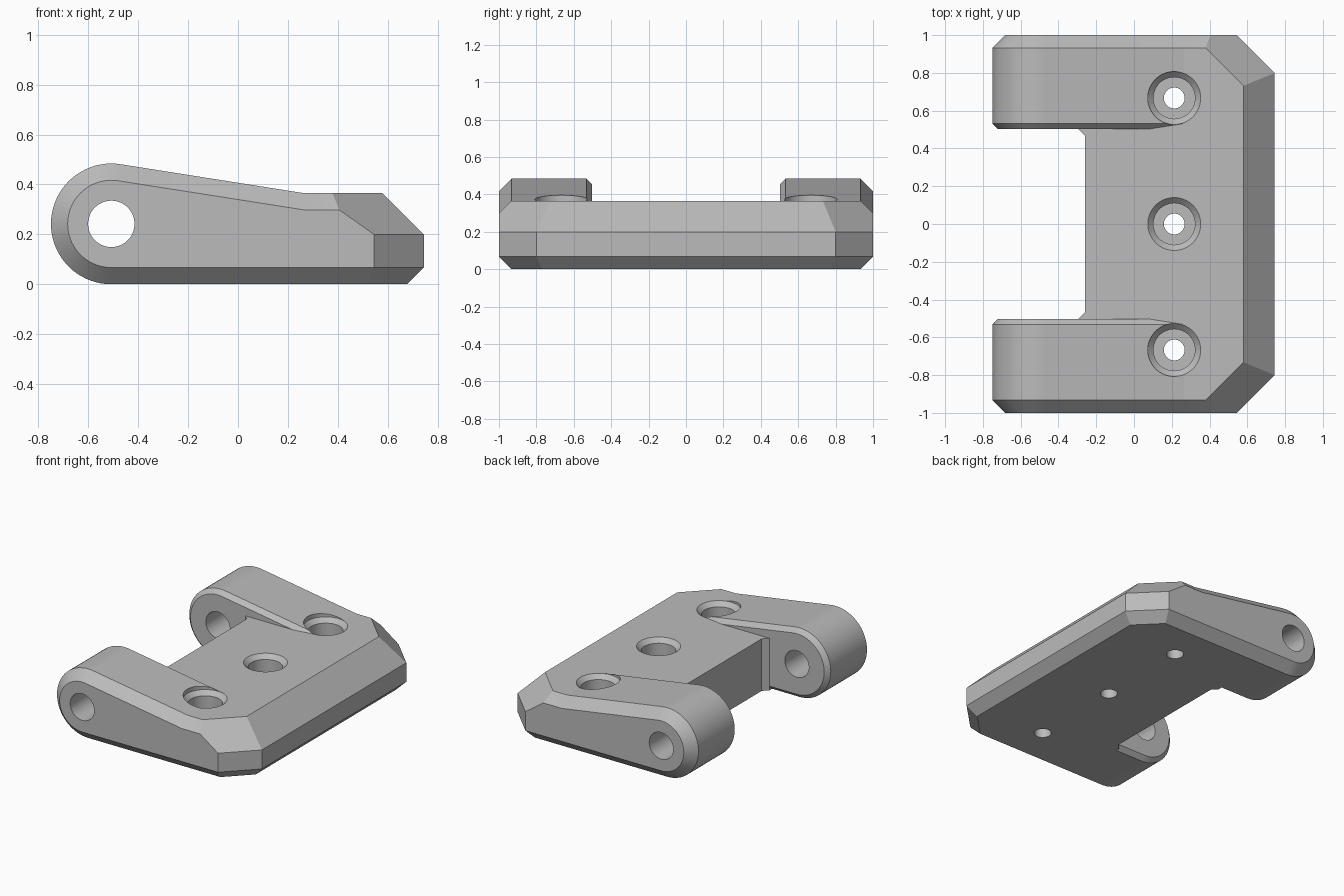
import bpy, bmesh, math
from mathutils import Vector

cube = bpy.data.objects.get("Cube")
if cube:
    bpy.data.objects.remove(cube, do_unlink=True)

grey = bpy.data.materials.new("plain grey")
grey.use_nodes = True
colour = (0.5, 0.5, 0.5, 1)
grey.diffuse_color = colour
grey.node_tree.nodes["Principled BSDF"].inputs["Base Color"].default_value = colour

SEGMENTS = 72
TOP, CHAMFER, FRONT = 0.365, 0.067, 0.745
KNUCKLE_X, KNUCKLE_R = -0.508, 0.242


def make_object(name, bm):
    bmesh.ops.recalc_face_normals(bm, faces=bm.faces)
    mesh = bpy.data.meshes.new(name)
    bm.to_mesh(mesh)
    bm.free()
    mesh.materials.append(grey)
    obj = bpy.data.objects.new(name, mesh)
    bpy.context.collection.objects.link(obj)
    return obj


def hull(name, points):
    bm = bmesh.new()
    for p in points:
        bm.verts.new(p)
    out = bmesh.ops.convex_hull(bm, input=bm.verts)
    loose = [v for v in bm.verts if not v.link_faces]
    bmesh.ops.delete(bm, geom=loose, context='VERTS')
    bmesh.ops.dissolve_limit(bm, angle_limit=math.radians(0.5),
                             verts=bm.verts, edges=bm.edges)
    return make_object(name, bm)


def circle(r):
    steps = [math.tau * i / SEGMENTS for i in range(SEGMENTS)]
    return [(r * math.cos(a), r * math.sin(a)) for a in steps]


def revolve(name, profile, x, y):
    """Closed solid of revolution about a vertical axis."""
    bm = bmesh.new()
    rings = [[bm.verts.new((x + u, y + v, z)) for u, v in circle(r)] for r, z in profile]
    for a, b in zip(rings, rings[1:]):
        for i in range(SEGMENTS):
            j = (i + 1) % SEGMENTS
            bm.faces.new((a[i], a[j], b[j], b[i]))
    bm.faces.new(rings[0])
    bm.faces.new(rings[-1])
    return make_object(name, bm)


def combine(target, tool, operation):
    mod = target.modifiers.new("cut", 'BOOLEAN')
    mod.operation = operation
    mod.solver = 'EXACT'
    mod.object = tool
    bpy.context.view_layer.objects.active = target
    bpy.ops.object.modifier_apply(modifier=mod.name)
    bpy.data.objects.remove(tool, do_unlink=True)


# Mounting plate: a block trimmed by its chamfer planes
bm = bmesh.new()
bmesh.ops.create_cube(bm, size=1)
back = -0.26
for v in bm.verts:
    v.co = (FRONT if v.co.x > 0 else back, 2 * v.co.y, TOP if v.co.z > 0 else 0)
slope = math.sqrt(2)
planes = [((FRONT, 0, 0.2), (1, 0, 1)), ((FRONT, 0, CHAMFER), (1, 0, -1))]
for s in (-1, 1):
    planes += [
        ((FRONT, s * 0.8, 0.2), (1, s, 0)),
        ((FRONT, s * 0.8, 0.2), (1, s, slope)),
        ((FRONT, s * 0.8, CHAMFER), (1, s, -slope)),
        ((0, s, TOP - CHAMFER), (0, s, 1)),
        ((0, s, CHAMFER), (0, s, -1)),
    ]
for point, normal in planes:
    bmesh.ops.bisect_plane(bm, geom=bm.verts[:] + bm.edges[:] + bm.faces[:], dist=1e-5,
                           plane_co=point, plane_no=Vector(normal).normalized(),
                           clear_outer=True)
    bmesh.ops.holes_fill(bm, edges=[e for e in bm.edges if e.is_boundary])
plate = make_object("hinge_leaf", bm)

# Knuckle arms with chamfered sides, and the small corner webs behind the plate
for s, side in ((-1, "right"), (1, "left")):
    points = []
    for y, inset in ((0.502, 0.03), (0.532, 0), (1 - CHAMFER, 0), (1, CHAMFER)):
        points += [(KNUCKLE_X + u, s * y, KNUCKLE_R + v) for u, v in circle(KNUCKLE_R - inset)]
        points += [(0.38, s * y, 0.347 - inset), (0.38, s * y, inset)]
    combine(plate, hull(side + "_arm", points), 'UNION')
    outline = [(-0.295, 0.502), (back, 0.467), (-0.2, 0.467), (-0.2, 0.55), (-0.295, 0.55)]
    web = [(x, s * y, z) for x, y in outline for z in (0, TOP)]
    combine(plate, hull(side + "_web", web), 'UNION')

# Hinge pin bore
pin = [(KNUCKLE_X + u, y, KNUCKLE_R + v) for u, v in circle(0.093) for y in (-1.2, 1.2)]
combine(plate, hull("pin_cutter", pin), 'DIFFERENCE')

# Counterbored screw holes
screw = [(0.055, -0.1), (0.055, 0.12), (0.11, 0.12), (0.11, TOP - 0.03), (0.14, TOP), (0.14, 0.7)]
for y in (-0.667, 0, 0.667):
    combine(plate, revolve("screw_cutter", screw, 0.213, y), 'DIFFERENCE')

# Smooth the round surfaces, keep the chamfers crisp
for o in bpy.context.selected_objects:
    o.select_set(False)
plate.select_set(True)
bpy.context.view_layer.objects.active = plate
bpy.ops.object.shade_smooth_by_angle(angle=math.radians(8))
weighted = plate.modifiers.new("even shading", 'WEIGHTED_NORMAL')
weighted.keep_sharp = True
